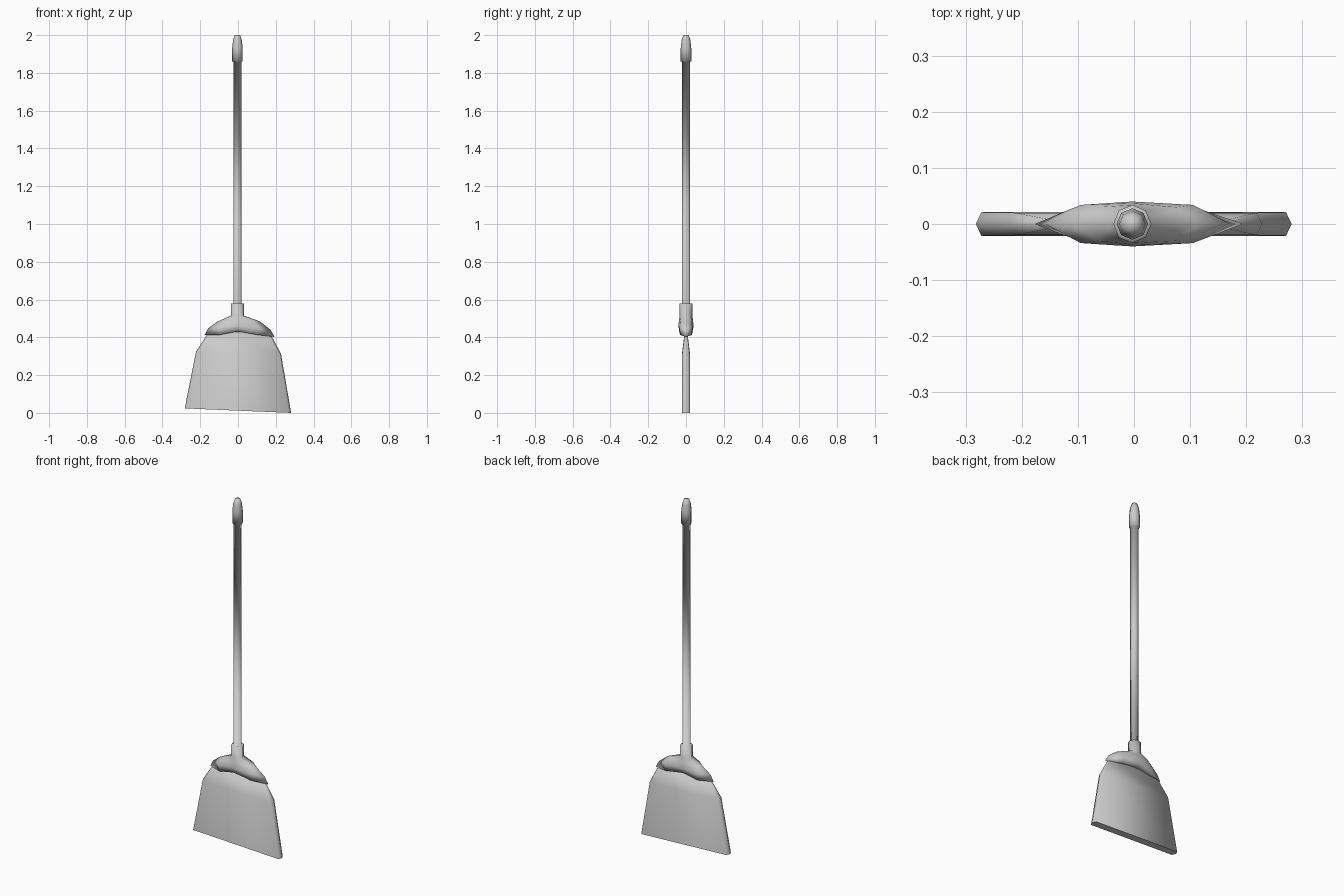
import bpy, bmesh, math

cube = bpy.data.objects.get("Cube")
if cube:
    bpy.data.objects.remove(cube)

grey = bpy.data.materials.new("light_grey")
grey.use_nodes = True
colour = (0.6, 0.6, 0.6, 1)
grey.diffuse_color = colour
grey.node_tree.nodes["Principled BSDF"].inputs["Base Color"].default_value = colour

CX = -0.003  # handle axis


def loft(name, rings, smooth_angle=math.pi):
    """Skin closed rings of equal length, ordered top to bottom, and cap the ends."""
    bm = bmesh.new()
    loops = [[bm.verts.new(p) for p in ring] for ring in rings]
    for a, b in zip(loops, loops[1:]):
        for i in range(len(a)):
            j = (i + 1) % len(a)
            bm.faces.new((a[i], b[i], b[j], a[j]))
    bm.faces.new(loops[0])
    bm.faces.new(loops[-1][::-1])
    bmesh.ops.recalc_face_normals(bm, faces=bm.faces)
    mesh = bpy.data.meshes.new(name)
    bm.to_mesh(mesh)
    bm.free()
    mesh.materials.append(grey)
    obj = bpy.data.objects.new(name, mesh)
    bpy.context.collection.objects.link(obj)
    mesh.shade_smooth()
    if smooth_angle < math.pi:
        mesh.set_sharp_from_angle(angle=smooth_angle)
    return obj


def octagon(r, z):
    return [(CX + r * math.cos(i * math.pi / 4), r * math.sin(i * math.pi / 4), z)
            for i in range(8)]


def cap_ring(right, left, mid, centre):
    """Pointed oval: tips (x, z), mids (x, y, z) mirrored, centre (y, z)."""
    mx, my, mz = mid
    cy, cz = centre
    return [(right[0], 0, right[1]), (mx + 0.005, my, mz), (CX, cy, cz), (-mx + 0.005, my, mz),
            (left[0], 0, left[1]), (-mx + 0.005, -my, mz), (CX, -cy, cz), (mx + 0.005, -my, mz)]


# Handle: rounded grip, long pole and a small flange inside the collar
loft("handle", [octagon(r, z) for r, z in (
    (0.014, 2.0), (0.023, 1.975), (0.028, 1.93), (0.028, 1.86),
    (0.022, 1.86), (0.022, 0.579), (0.033, 0.579))])

# Head cap: collar that flares into a pointed shell over the bristles
loft("head_cap", [
    octagon(0.022, 0.58),
    octagon(0.034, 0.58),
    octagon(0.034, 0.515),
    cap_ring((0.115, 0.485), (-0.11, 0.483), (0.07, 0.030, 0.49), (0.037, 0.495)),
    cap_ring((0.172, 0.44), (-0.158, 0.448), (0.10, 0.034, 0.452), (0.040, 0.46)),
    cap_ring((0.194, 0.402), (-0.177, 0.412), (0.10, 0.031, 0.413), (0.036, 0.432)),
    cap_ring((0.18, 0.404), (-0.165, 0.414), (0.10, 0.008, 0.416), (0.008, 0.434)),
])


# Bristles: flat slab with bevelled sides, thin at the top, slanted at the foot
def slab_ring(left, right, depth, bevel=0.01):
    def at(x, y):
        t = (x - left[0]) / (right[0] - left[0])
        return (x, y, left[1] + t * (right[1] - left[1]))
    l, r = left[0], right[0]
    return [at(r, 0), at(r - bevel, depth), at(l + bevel, depth),
            at(l, 0), at(l + bevel, -depth), at(r - bevel, -depth)]


loft("bristles", [
    slab_ring((-0.15, 0.435), (0.168, 0.425), 0.006),
    slab_ring((-0.222, 0.325), (0.228, 0.312), 0.02),
    slab_ring((-0.282, 0.024), (0.281, 0.0), 0.021),
], math.radians(80))
